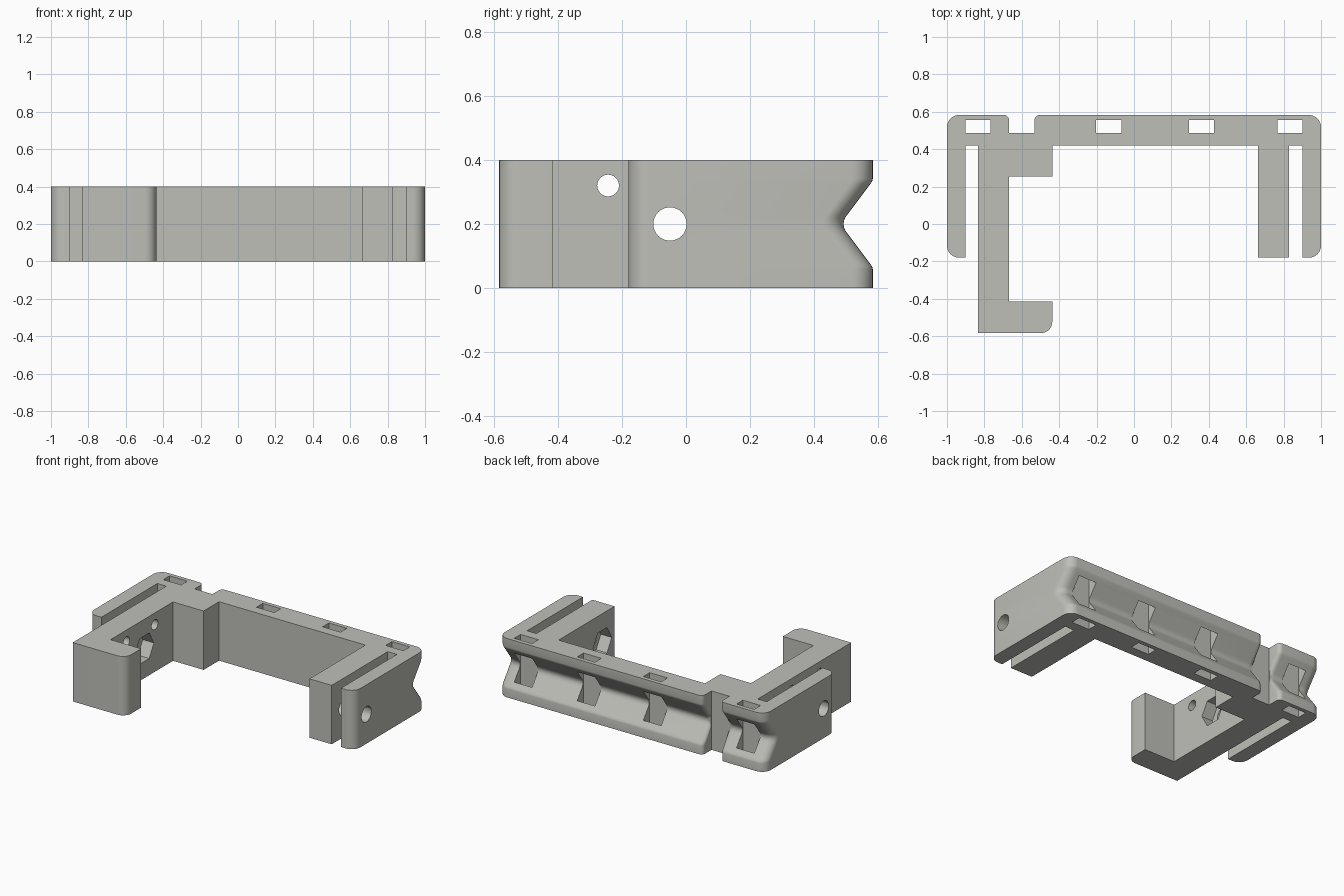
import bpy, bmesh, math
from mathutils import Matrix

if "Cube" in bpy.data.objects:
    bpy.data.objects.remove(bpy.data.objects["Cube"])

H = 0.40
BACK, FLOOR = 0.583, 0.487

plastic = bpy.data.materials.new("warm grey plastic")
plastic.diffuse_color = (0.52, 0.52, 0.485, 1)
plastic.use_nodes = True
plastic.node_tree.nodes["Principled BSDF"].inputs["Base Color"].default_value = plastic.diffuse_color


def fillet(points, steps=8):
    """Round the corners of a closed profile of (x, y, radius) points."""
    out = []
    n = len(points)
    for i, (x, y, r) in enumerate(points):
        if r == 0:
            out.append((x, y))
            continue
        px, py, _ = points[i - 1]
        nx, ny, _ = points[(i + 1) % n]
        # right-angled corner: centre lies one radius along both edges
        la, lb = math.hypot(px - x, py - y), math.hypot(nx - x, ny - y)
        ax, ay = (px - x) / la * r, (py - y) / la * r
        bx, by = (nx - x) / lb * r, (ny - y) / lb * r
        for k in range(steps + 1):
            t = k / steps * math.pi / 2
            u, v = 1 - math.sin(t), 1 - math.cos(t)
            out.append((x + ax * u + bx * v, y + ay * u + by * v))
    return out


# Plan outline, clockwise from the back left corner
outline = fillet([
    (-1, BACK, 0.065), (-0.667, BACK, 0.03), (-0.667, FLOOR, 0), (-0.533, FLOOR, 0),
    (-0.533, BACK, 0.03), (1, BACK, 0.065), (1, -0.18, 0.065), (0.9, -0.18, 0),
    (0.9, 0.42, 0), (0.83, 0.42, 0), (0.83, -0.18, 0), (0.663, -0.18, 0),
    (0.663, 0.42, 0), (-0.437, 0.42, 0), (-0.437, 0.255, 0), (-0.667, 0.255, 0),
    (-0.667, -0.415, 0), (-0.437, -0.415, 0), (-0.437, -0.583, 0.06),
    (-0.833, -0.583, 0), (-0.833, 0.42, 0), (-0.9, 0.42, 0), (-0.9, -0.18, 0),
    (-1, -0.18, 0.065)])

# Depth of the rounded V groove in the back at each height
half = [(0, 0), (0.058, 0), (0.066, 0.002), (0.074, 0.007), (0.082, 0.013),
        (0.17, 0.079), (0.18, 0.086), (0.19, 0.09), (0.2, 0.0915)]
groove = half + [(H - z, d) for z, d in reversed(half[:-1])]


def shifted(x, y, d):
    if y < 0.5:
        return y
    return y - d if abs(x) > 0.9 else max(y - d, FLOOR + 0.002 + 0.03 * (y - 0.5))


# Bracket body: outline lofted through the groove heights
bm = bmesh.new()
rings = [[bm.verts.new((x, shifted(x, y, d), z)) for x, y in outline] for z, d in groove]
n = len(outline)
for lo, hi in zip(rings, rings[1:]):
    for i in range(n):
        j = (i + 1) % n
        bm.faces.new((lo[i], lo[j], hi[j], hi[i]))
bm.faces.new(rings[0])
bm.faces.new(list(reversed(rings[-1])))
bmesh.ops.recalc_face_normals(bm, faces=bm.faces)
mesh = bpy.data.meshes.new("mounting_bracket")
bm.to_mesh(mesh)
bm.free()
mesh.materials.append(plastic)
bracket = bpy.data.objects.new("mounting_bracket", mesh)
bpy.context.collection.objects.link(bracket)
bpy.context.view_layer.objects.active = bracket
bracket.select_set(True)


def cut(build):
    """Subtract one helper shape from the bracket and discard it."""
    b = bmesh.new()
    build(b)
    me = bpy.data.meshes.new("cutter")
    b.to_mesh(me)
    b.free()
    me.materials.append(plastic)
    ob = bpy.data.objects.new("cutter", me)
    ob.hide_render = True
    bpy.context.collection.objects.link(ob)
    mod = bracket.modifiers.new("cut", 'BOOLEAN')
    mod.operation, mod.solver, mod.object = 'DIFFERENCE', 'EXACT', ob
    bpy.ops.object.modifier_apply(modifier=mod.name)
    bpy.data.objects.remove(ob)


def slot(x0, x1):
    m = Matrix.Translation(((x0 + x1) / 2, 0.521, H / 2)) @ Matrix.Diagonal((x1 - x0, 0.068, 1, 1))
    cut(lambda b: bmesh.ops.create_cube(b, size=1, matrix=m))


def bore(x0, x1, y, z, r, sides):
    m = Matrix.Translation(((x0 + x1) / 2, y, z)) @ Matrix.Rotation(math.pi / 2, 4, 'Y')
    cut(lambda b: bmesh.ops.create_cone(b, cap_ends=True, segments=sides, radius1=r,
                                        radius2=r, depth=x1 - x0, matrix=m))


# Strap slots opening into the groove
for x in (-0.835, -0.135, 0.362, 0.835):
    slot(x - 0.067, x + 0.067)

# Bolt hole through all arms, nut recesses, small holes in the long post
bore(-1.1, 1.1, -0.05, 0.2, 0.052, 32)
bore(-0.75, -0.6, -0.05, 0.2, 0.1, 6)
bore(0.6, 0.745, -0.05, 0.2, 0.1, 6)
for y in (-0.243, 0.06):
    bore(-0.86, -0.6, y, 0.32, 0.034, 24)

bpy.ops.object.shade_smooth_by_angle(angle=math.radians(30))
